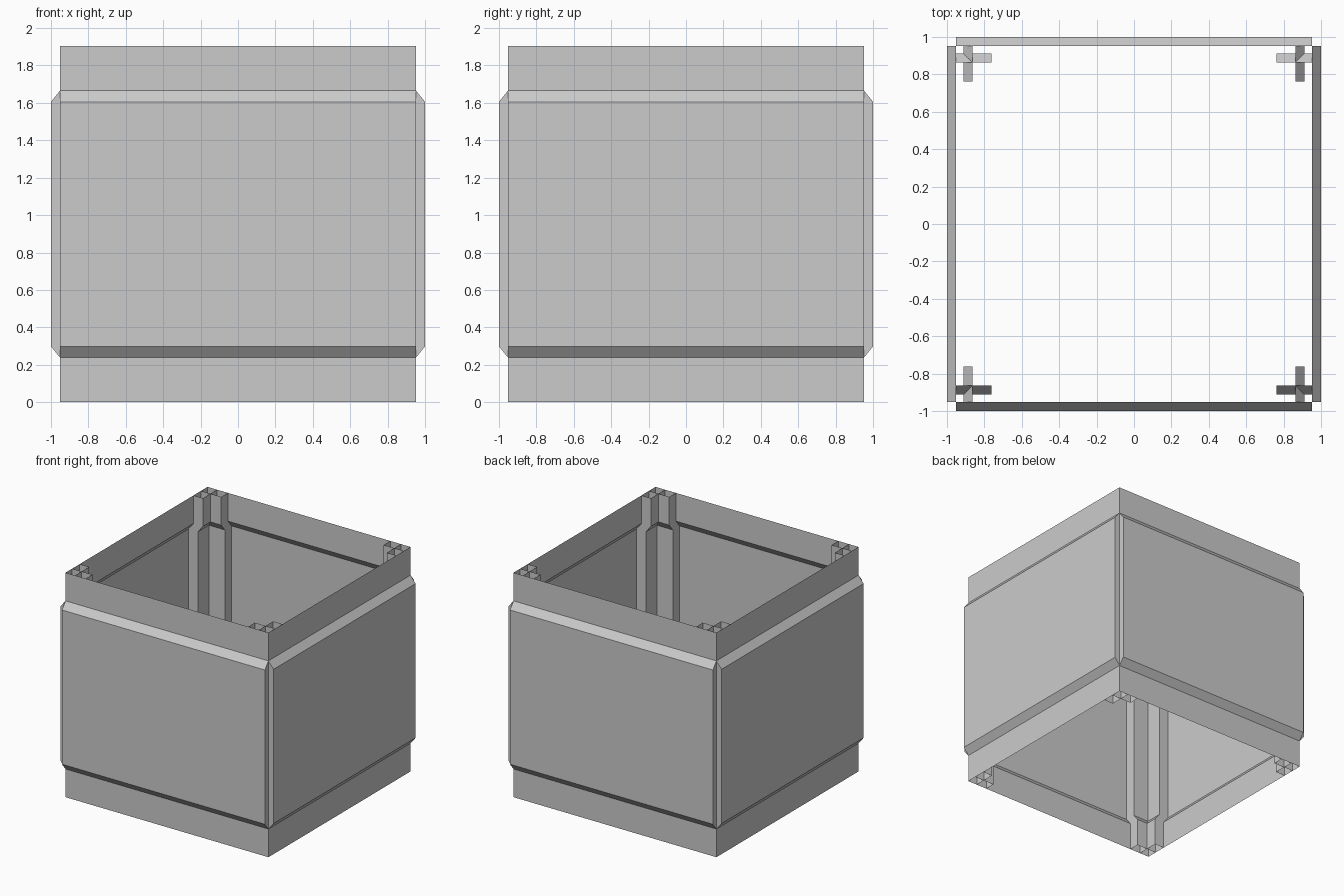
import bpy
import bmesh
import math

if "Cube" in bpy.data.objects:
    bpy.data.objects.remove(bpy.data.objects["Cube"])

HALF = 0.952       # half width of a panel, and its distance from the centre
HEIGHT = 1.904
BULGE = 0.048      # how far the middle of a panel stands out
DEPTH = 0.089      # depth of the folded end channel
INNER = 0.762      # where the channel folds back to the wall

# Plan section of a panel: (along the wall, inward depth), channels at both ends
right_end = [(INNER, 0), (INNER, DEPTH), (HALF, DEPTH), (HALF, 0)]
section = right_end + [(-u, d) for u, d in reversed(right_end)]

# Side profile: (height, outward offset)
profile = [(0, 0), (0.239, 0), (0.298, BULGE),
           (HEIGHT - 0.298, BULGE), (HEIGHT - 0.239, BULGE), (HEIGHT, 0)]
profile[3] = (HEIGHT - 0.298, BULGE)
profile[4] = (HEIGHT - 0.239, 0)


def make_panel(name, angle):
    """Open sheet panel with bulged middle and folded end channels."""
    bm = bmesh.new()
    rows = [[bm.verts.new((u, -HALF - out + d, z)) for u, d in section]
            for z, out in profile]
    for low, high in zip(rows, rows[1:]):
        for i in range(len(section) - 1):
            bm.faces.new((low[i], high[i], high[i + 1], low[i + 1]))
    mesh = bpy.data.meshes.new(name)
    bm.to_mesh(mesh)
    bm.free()
    obj = bpy.data.objects.new(name, mesh)
    obj.rotation_euler.z = angle
    bpy.context.collection.objects.link(obj)


# Four identical walls around the centre
for i, side in enumerate(("front", "right", "back", "left")):
    make_panel(side + "_panel", i * math.pi / 2)
